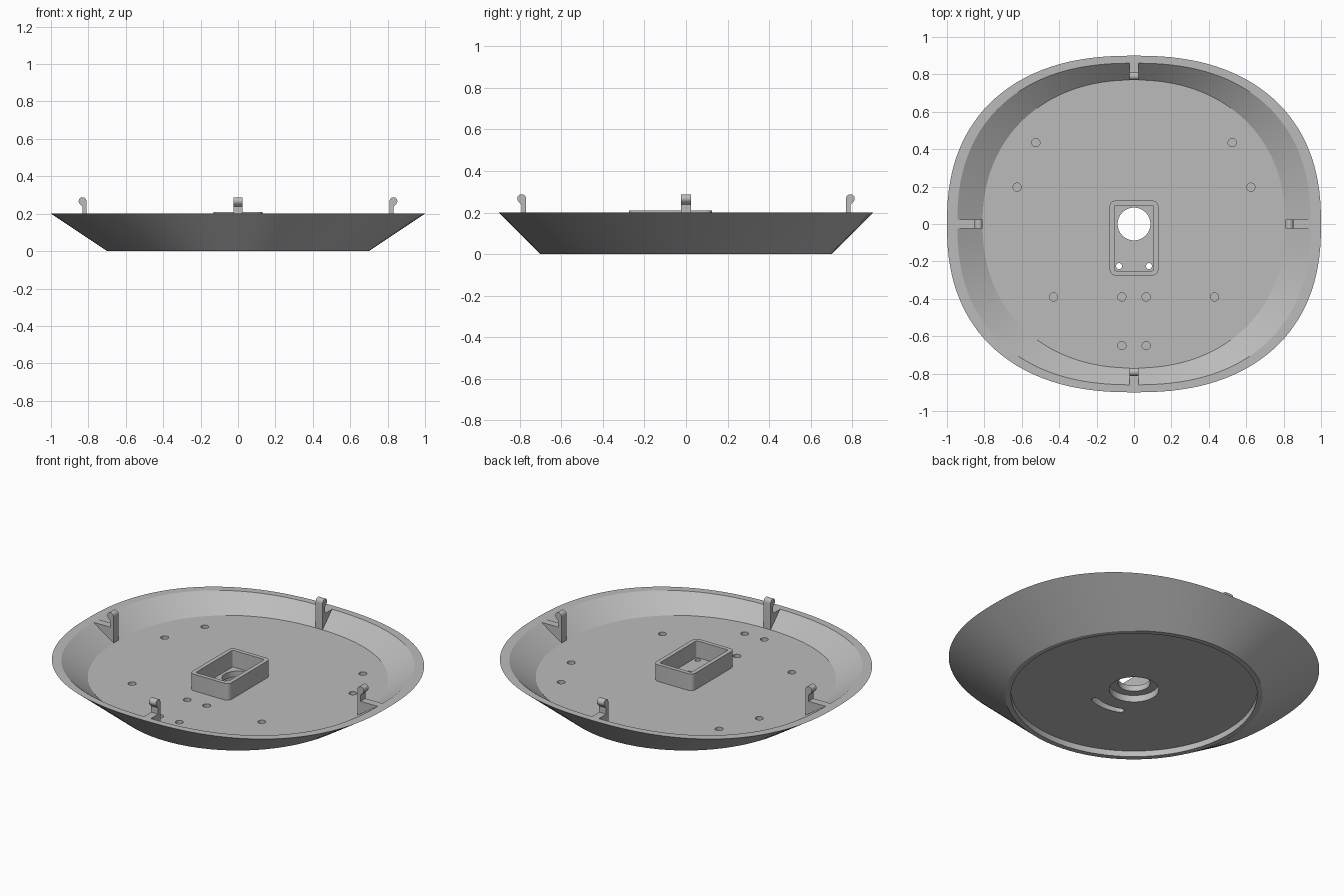
import bpy, bmesh, math
from mathutils import Matrix

if "Cube" in bpy.data.objects:
    bpy.data.objects.remove(bpy.data.objects["Cube"])

grey = bpy.data.materials.new("plain_grey")
grey.diffuse_color = (0.5, 0.5, 0.5, 1)
grey.use_nodes = True
grey.node_tree.nodes["Principled BSDF"].inputs["Base Color"].default_value = grey.diffuse_color
N = 128


def finish(name, bm, smooth=True):
    bmesh.ops.recalc_face_normals(bm, faces=bm.faces)
    me = bpy.data.meshes.new(name)
    bm.to_mesh(me)
    bm.free()
    me.materials.append(grey)
    ob = bpy.data.objects.new(name, me)
    bpy.context.collection.objects.link(ob)
    if smooth:
        shade(ob)
    return ob


def shade(ob):
    bpy.ops.object.select_all(action='DESELECT')
    ob.select_set(True)
    bpy.context.view_layer.objects.active = ob
    bpy.ops.object.shade_smooth_by_angle(angle=math.radians(30))


def oval(a, b, n, z, count=N):
    pts = []
    for i in range(count):
        t = 2 * math.pi * i / count
        c, s = math.cos(t), math.sin(t)
        pts.append((a * math.copysign(abs(c) ** (2 / n), c),
                    b * math.copysign(abs(s) ** (2 / n), s), z))
    return pts


def rounded_rect(x0, x1, y0, y1, r, z):
    pts = []
    for cx, cy, start in ((x1 - r, y1 - r, 0), (x0 + r, y1 - r, 90),
                          (x0 + r, y0 + r, 180), (x1 - r, y0 + r, 270)):
        for k in range(7):
            t = math.radians(start + 15 * k)
            pts.append((cx + r * math.cos(t), cy + r * math.sin(t), z))
    return pts


def loft(bm, outlines, caps=True):
    """Bridge equal-length outlines; cap the ends or join last to first."""
    rings = [[bm.verts.new(p) for p in o] for o in outlines]
    pairs = list(zip(rings, rings[1:]))
    if not caps:
        pairs.append((rings[-1], rings[0]))
    for a, b in pairs:
        for i in range(len(a)):
            j = (i + 1) % len(a)
            bm.faces.new((a[i], a[j], b[j], b[i]))
    if caps:
        bm.faces.new(rings[0][::-1])
        bm.faces.new(rings[-1])


def cylinder(bm, x, y, r, z0, z1, count=32):
    loft(bm, [[(x + px, y + py, z) for px, py, z in oval(r, r, 2, h, count)]
              for h in (z0, z1)])


# Dish: recessed underside, flared wall, flat rim, inner wall, floor
bm = bmesh.new()
loft(bm, [oval(.67, .67, 2, .035), oval(.67, .67, 2, 0), oval(.7, .7, 2, 0),
          oval(1, .9, 2.35, .2), oval(.945, .86, 2.35, .2),
          oval(.81, .77, 2.18, .11)])
dish = finish("dish", bm, False)

# Underside cutter: counterbore and curved slot
bm = bmesh.new()
cylinder(bm, 0, 0, .135, .01, .075, 64)
slot, R, w, half = [], .24, .02, math.radians(22)
down = -math.pi / 2
for k in range(13):
    t = down - half + 2 * half * k / 12
    slot.append(((R + w) * math.cos(t), (R + w) * math.sin(t)))
for end, sign in ((down + half, 1), (down - half, -1)):
    cx, cy = R * math.cos(end), R * math.sin(end)
    for k in range(1, 8):
        t = end + math.pi * k / 8 + (0 if sign > 0 else math.pi)
        slot.append((cx + w * math.cos(t), cy + w * math.sin(t)))
    if sign > 0:
        for k in range(13):
            t = down + half - 2 * half * k / 12
            slot.append(((R - w) * math.cos(t), (R - w) * math.sin(t)))
loft(bm, [[(x, y, z) for x, y in slot] for z in (.01, .075)])
under = finish("underside_cutter", bm, False)

# Floor cutter: centre hole, two screw holes, blind peg holes
bm = bmesh.new()
cylinder(bm, 0, 0, .0875, .02, .15, 64)
for s in (-1, 1):
    cylinder(bm, s * .08, -.225, .016, .06, .15, 16)
    for x, y in ((.525, .435), (.625, .197), (.43, -.39),
                 (.065, -.39), (.065, -.65)):
        cylinder(bm, s * x, y, .022, .065, .15, 24)
floor = finish("floor_cutter", bm, False)

for cutter in (under, floor):
    cutter.hide_render = True
    m = dish.modifiers.new("cut", 'BOOLEAN')
    m.operation, m.solver, m.object = 'DIFFERENCE', 'EXACT', cutter
    bpy.context.view_layer.objects.active = dish
    bpy.ops.object.modifier_apply(modifier=m.name)
    bpy.data.objects.remove(cutter)
shade(dish)

# Socket box standing on the floor
bm = bmesh.new()
loft(bm, [rounded_rect(-.13, .13, -.275, .125, .03, .105),
          rounded_rect(-.13, .13, -.275, .125, .03, .21),
          rounded_rect(-.105, .105, -.25, .1, .008, .21),
          rounded_rect(-.105, .105, -.25, .1, .008, .105)], caps=False)
finish("socket_box", bm)

# Four snap hooks: post with rounded outward bead and rib to the wall
for i, name in enumerate(("right", "back", "left", "front")):
    r0, rim = ((.81, .947), (.77, .862))[i % 2]
    profile = [(r0, .1)]
    for k in range(15):
        t = math.radians(180 - 16.5 * k)
        profile.append((r0 + .021 + .021 * math.cos(t), .267 + .021 * math.sin(t)))
    profile += [(r0 + .021, .238), (r0 + .021, .2), (rim, .2)]
    bm = bmesh.new()
    loft(bm, [[(x, y, z) for x, z in profile] for y in (-.023, .023)])
    bm.transform(Matrix.Rotation(i * math.pi / 2, 4, 'Z'))
    finish(name + "_hook", bm)
